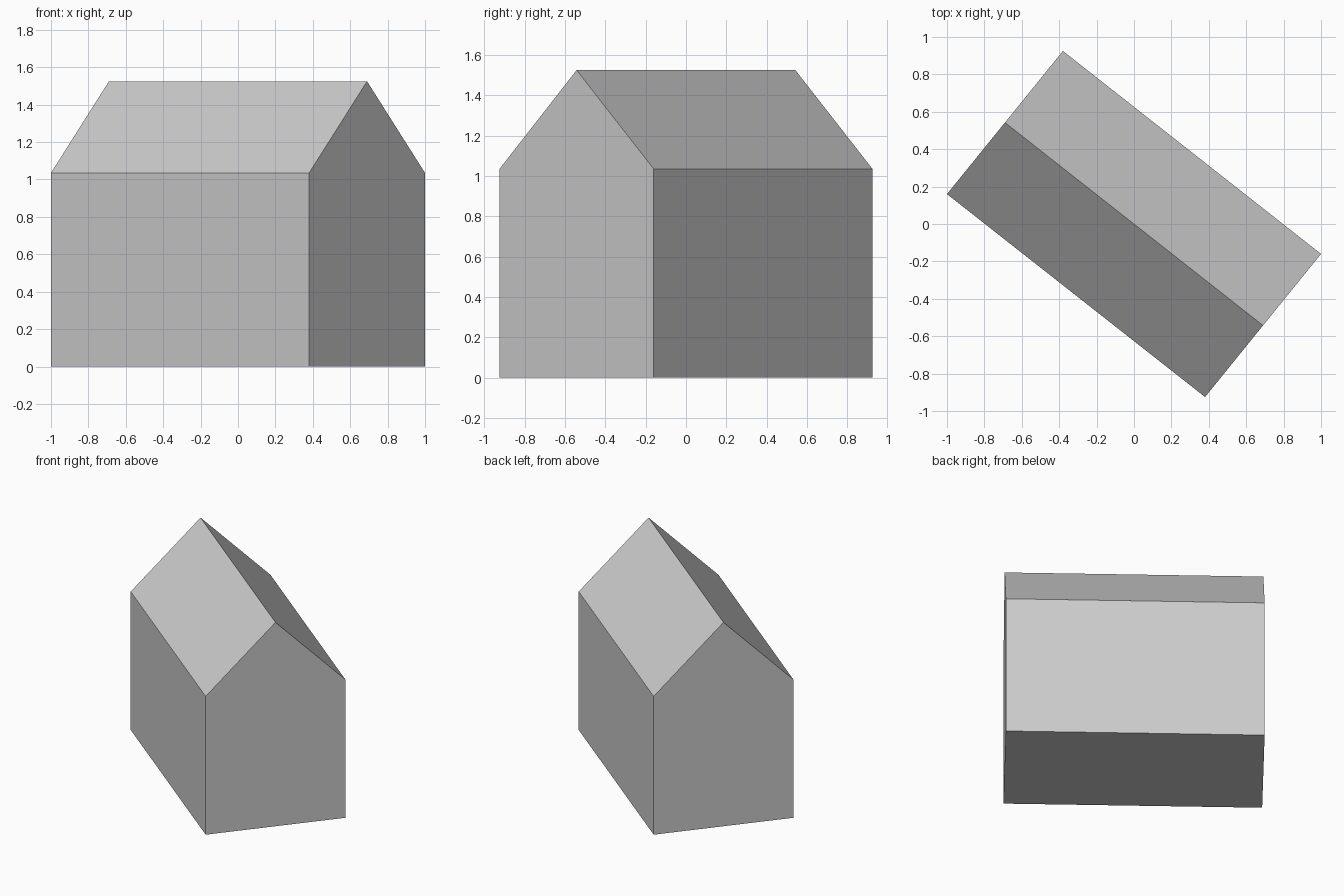
import bpy
import bmesh
from mathutils import Vector

cube = bpy.data.objects.get("Cube")
if cube:
    bpy.data.objects.remove(cube, do_unlink=True)

# Plain grey surface
grey = bpy.data.materials.new("light_grey")
grey.use_nodes = True
colour = (0.6, 0.6, 0.6, 1)
grey.diffuse_color = colour
grey.node_tree.nodes["Principled BSDF"].inputs["Base Color"].default_value = colour

# Half extents along and across the turned building, then its heights
along = Vector((0.69, -0.5425, 0))
across = Vector((0.31, 0.3825, 0))
eaves, ridge = 1.035, 1.525

# Gable outline: (position across, height)
profile = [(-1, 0), (1, 0), (1, eaves), (0, ridge), (-1, eaves)]

# Extrude the gable along the building
bm = bmesh.new()
verts = [bm.verts.new(across * s + Vector((0, 0, z)) - along) for s, z in profile]
gable = bm.faces.new(verts)
result = bmesh.ops.extrude_face_region(bm, geom=[gable], use_keep_orig=True)
moved = [v for v in result["geom"] if isinstance(v, bmesh.types.BMVert)]
bmesh.ops.translate(bm, verts=moved, vec=along * 2)
bmesh.ops.recalc_face_normals(bm, faces=bm.faces)

mesh = bpy.data.meshes.new("gabled_house")
bm.to_mesh(mesh)
bm.free()
mesh.materials.append(grey)
house = bpy.data.objects.new("gabled_house", mesh)
bpy.context.collection.objects.link(house)
